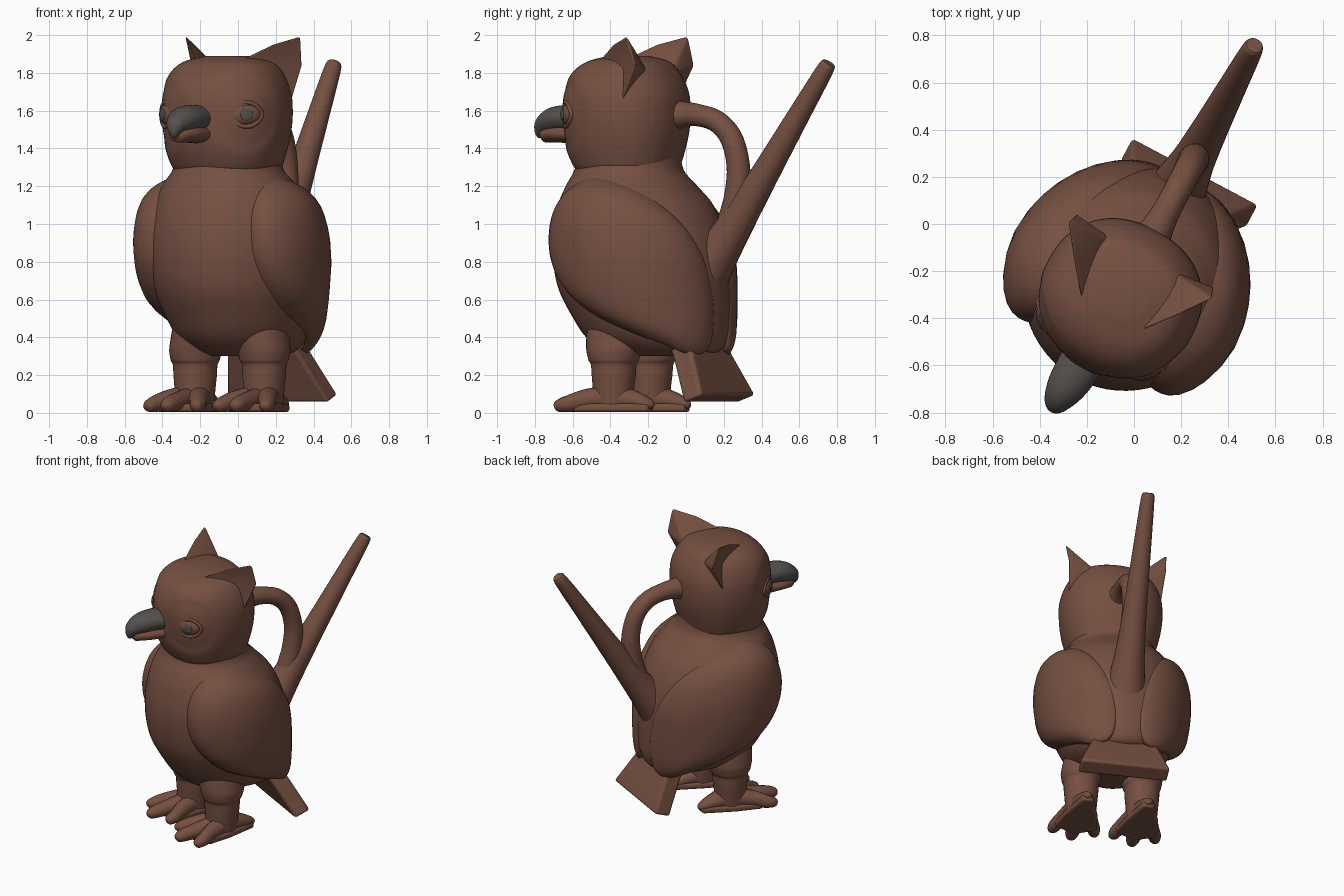
import bpy, bmesh, math
from mathutils import Vector, Matrix

if "Cube" in bpy.data.objects:
    bpy.data.objects.remove(bpy.data.objects["Cube"])

# The bird is built facing -y on x = 0, then turned and shifted into place
PLACE = Matrix.Translation((0.084, -0.045, 0)) @ Matrix.Rotation(math.radians(-28), 4, 'Z')


def material(name, col):
    m = bpy.data.materials.new(name)
    m.diffuse_color = (*col, 1)
    m.use_nodes = True
    m.node_tree.nodes["Principled BSDF"].inputs["Base Color"].default_value = m.diffuse_color
    return m


BROWN = material("brown clay", (0.18, 0.08, 0.053))
GREY = material("dark grey", (0.088, 0.08, 0.075))


def finish(name, bm, mat, sharp=50, bevel=0):
    bmesh.ops.recalc_face_normals(bm, faces=bm.faces)
    me = bpy.data.meshes.new(name)
    bm.to_mesh(me)
    bm.free()
    me.materials.append(mat)
    for p in me.polygons:
        p.use_smooth = True
    me.set_sharp_from_angle(angle=math.radians(sharp))
    ob = bpy.data.objects.new(name, me)
    bpy.context.collection.objects.link(ob)
    ob.matrix_world = PLACE
    if bevel:
        b = ob.modifiers.new("soft edges", 'BEVEL')
        b.width, b.segments = bevel, 3
    return ob


def spline(rows, k=6, closed=False):
    n, out = len(rows), []
    for i in range(n if closed else n - 1):
        q = [rows[(i + d) % n] if closed else rows[max(0, min(n - 1, i + d))] for d in (-1, 0, 1, 2)]
        for j in range(k):
            t = j / k
            out.append([0.5 * (2 * b + (c - a) * t + (2 * a - 5 * b + 4 * c - d) * t * t
                               + (3 * b - a - 3 * c + d) * t ** 3) for a, b, c, d in zip(*q)])
    if not closed:
        out.append(list(rows[-1]))
    return out


def skin(bm, rings):
    rs = [[bm.verts.new(p) for p in r] for r in rings]
    n = len(rs[0])
    for a, b in zip(rs, rs[1:]):
        for i in range(n):
            bm.faces.new((a[i], a[(i + 1) % n], b[(i + 1) % n], b[i]))
    bm.faces.new(rs[0])
    bm.faces.new(rs[-1])


def oval(phi, row, grow=0, e=2.0):
    """Point on the oval of a row (z, half width, front y, back y); phi = 0 is front."""
    z, a, f, b = row
    s, c = math.sin(phi), -math.cos(phi)
    pw = lambda v: math.copysign(abs(v) ** (2 / e), v)
    return Vector(((a + grow) * pw(s), (f + b) / 2 + ((b - f) / 2 + grow) * pw(c), z))


def loft(rows, x=0, n=64, e=2.0, k=6):
    bm = bmesh.new()
    skin(bm, [[oval(2 * math.pi * i / n, r, 0, e) + Vector((x, 0, 0)) for i in range(n)]
              for r in spline(rows, k)])
    return bm


def tube(bm, rows, n=28, k=6):
    """Rows are x, y, z, half width, half height; rings stay square to the path."""
    pts = spline(rows, k)
    rings = []
    for i, p in enumerate(pts):
        t = Vector(pts[min(i + 1, len(pts) - 1)][:3]) - Vector(pts[max(i - 1, 0)][:3])
        t.x = 0
        up = Vector((1, 0, 0)).cross(t.normalized())
        rings.append([Vector(p[:3]) + Vector((p[3] * math.cos(w), 0, 0)) + up * p[4] * math.sin(w)
                      for w in (2 * math.pi * j / n for j in range(n))])
    skin(bm, rings)
    return bm


# Body
BODY = [(0.30, 0.16, -0.34, 0.14), (0.33, 0.25, -0.42, 0.23), (0.40, 0.33, -0.51, 0.265),
        (0.50, 0.38, -0.58, 0.275), (0.65, 0.425, -0.66, 0.275), (0.80, 0.445, -0.69, 0.265),
        (0.95, 0.445, -0.69, 0.23), (1.10, 0.415, -0.66, 0.16), (1.20, 0.365, -0.62, 0.07),
        (1.28, 0.30, -0.58, 0.0), (1.36, 0.28, -0.56, -0.02)]
finish("body", loft(BODY), BROWN)

# Head with shallow facial discs around the eyes
EYE = Vector((0.245, -0.545, 1.58))
bm = loft([(1.265, 0.25, -0.53, -0.06), (1.30, 0.285, -0.57, -0.035), (1.40, 0.318, -0.615, -0.005),
           (1.50, 0.338, -0.635, 0.015), (1.60, 0.345, -0.642, 0.02), (1.70, 0.335, -0.63, 0.01),
           (1.80, 0.295, -0.58, -0.035), (1.86, 0.23, -0.50, -0.09), (1.89, 0.11, -0.39, -0.19)], e=2.25)
for v in bm.verts:
    d = (Vector((abs(v.co.x), v.co.y, v.co.z)) - EYE).length
    if d < 0.21:
        dip = 0.01 * min(1, (0.21 - d) / 0.05)
        v.co += Vector((-math.copysign(0.62, v.co.x) * min(1, abs(v.co.x) / 0.1), 0.78, 0)) * dip
finish("head", bm, BROWN)

# Beak
finish("upper_beak", tube(bmesh.new(), [
    (-0.015, -0.56, 1.555, 0.095, 0.075), (-0.02, -0.68, 1.56, 0.092, 0.07), (-0.025, -0.76, 1.548, 0.08, 0.068),
    (-0.03, -0.815, 1.52, 0.058, 0.055), (-0.03, -0.838, 1.485, 0.033, 0.033),
    (-0.03, -0.842, 1.455, 0.008, 0.01)]), GREY)
finish("lower_beak", tube(bmesh.new(), [
    (-0.015, -0.56, 1.475, 0.09, 0.05), (-0.02, -0.70, 1.477, 0.087, 0.047), (-0.025, -0.77, 1.475, 0.07, 0.043),
    (-0.028, -0.815, 1.465, 0.045, 0.034), (-0.03, -0.828, 1.46, 0.015, 0.015)]), BROWN)

# Handle from the head to the spout, and the spout
finish("handle", tube(bmesh.new(), [
    (0, -0.08, 1.57, 0.1, 0.1), (0, 0.03, 1.58, 0.07, 0.07), (0, 0.13, 1.575, 0.059, 0.059),
    (0, 0.24, 1.54, 0.058, 0.058), (0, 0.325, 1.45, 0.06, 0.06), (0, 0.365, 1.30, 0.062, 0.062),
    (0, 0.355, 1.14, 0.068, 0.068), (0, 0.32, 1.02, 0.07, 0.07)]), BROWN)
finish("spout", tube(bmesh.new(), [
    (0, 0.10, 0.62, 0.15, 0.14), (0, 0.22, 0.81, 0.122, 0.115), (0, 0.35, 1.0, 0.094, 0.094),
    (0, 0.515, 1.25, 0.076, 0.076), (0, 0.71, 1.55, 0.060, 0.060), (0, 0.88, 1.81, 0.046, 0.046),
    (0, 0.908, 1.853, 0.034, 0.034)]), BROWN)

# Tail slab, widening towards its end
bm = bmesh.new()
skin(bm, [[Vector((x + sx * w, y + sy * 0.055, z + sy * 0.02)) for sx, sy in ((-1, -1), (1, -1), (1, 1), (-1, 1))]
          for x, y, z, w in ((0, 0.06, 0.46, 0.17), (0.01, 0.155, 0.30, 0.225), (0.03, 0.268, 0.075, 0.305))])
finish("tail", bm, BROWN, 40, 0.018)

# Wing outline (angle from the front, height) and the envelope it hugs
OUTLINE = spline([(40, 0.93), (43, 1.10), (57, 1.21), (85, 1.25), (120, 1.19), (147, 1.03), (163, 0.78),
                  (168, 0.5), (160, 0.34), (140, 0.31), (115, 0.37), (90, 0.44), (63, 0.55), (45, 0.75)], 6, True)
ENVELOPE = spline([(0.27, 0.33, -0.37, 0.27), (0.35, 0.35, -0.43, 0.275), (0.50, 0.39, -0.57, 0.278)] + BODY[4:], 8)


def wing_point(phi, z, grow, side):
    row = ENVELOPE[-1]
    for a, b in zip(ENVELOPE, ENVELOPE[1:]):
        if a[0] <= z <= b[0]:
            t = (z - a[0]) / (b[0] - a[0] or 1)
            row = [p + (q - p) * t for p, q in zip(a, b)]
            break
    if grow > 0:  # thick at the front edge, fading into the back
        grow *= 0.25 + 0.95 * min(1, max(0, (168 - phi) / 85))
    p = oval(math.radians(phi), row, grow)
    return Vector((p.x * side, p.y, p.z))


for side, label in ((-1, "left"), (1, "right")):
    # Wing
    bm = bmesh.new()
    layers = [(r, 0.082 * (1 - r ** 9) - 0.012) for r in (0.02, 0.15, 0.3, 0.45, 0.6, 0.7, 0.8, 0.87, 0.92, 0.96, 0.985, 1)]
    layers += [(0.98, -0.05), (0.7, -0.06), (0.4, -0.06), (0.02, -0.06)]
    skin(bm, [[wing_point(105 + (f - 105) * r, 0.82 + (z - 0.82) * r, g, side) for f, z in OUTLINE]
              for r, g in layers])
    finish(label + "_wing", bm, BROWN, 70)

    # Ear: swept leaf shape with a hollow facing forward and out
    bm = bmesh.new()
    A, P, T, Q, B, M, C = [bm.verts.new((x * side, y, z)) for x, y, z in (
        (0.125, -0.41, 1.865), (0.25, -0.255, 1.955), (0.35, -0.12, 2.0), (0.335, -0.075, 1.84),
        (0.315, -0.19, 1.60), (0.25, -0.20, 1.82), (0.13, -0.10, 1.80))]
    rim = (A, P, T, Q, B)
    for i in range(5):
        bm.faces.new((rim[i], rim[(i + 1) % 5], M))
        if i < 4:
            bm.faces.new((rim[i], rim[i + 1], C))
    bm.faces.new((B, A, C))
    finish(label + "_ear", bm, BROWN, 75, 0.014)

    # Eye: almond lid, eyeball and pupil
    turn = Vector((0.62 * side, -0.785, 0)).to_track_quat('Z', 'Y').to_matrix().to_4x4()
    spot = Matrix.Translation((EYE.x * side, EYE.y, EYE.z)) @ turn
    bm = bmesh.new()
    rs = []
    for i in range(40):
        c, s = math.cos(2 * math.pi * i / 40), math.sin(2 * math.pi * i / 40)
        edge = Vector((0.086 * c, 0.064 * s * (0.55 + 0.45 * abs(s)), -0.008 - 0.012 * c * c))
        out = Vector((c, s, 0))
        rs.append([bm.verts.new(spot @ (edge + 0.013 * (out * math.cos(q) + Vector((0, 0, math.sin(q))))))
                   for q in (2 * math.pi * j / 10 for j in range(10))])
    for i in range(40):
        for j in range(10):
            a, b = rs[i], rs[(i + 1) % 40]
            bm.faces.new((a[j], a[(j + 1) % 10], b[(j + 1) % 10], b[j]))
    finish(label + "_eyelid", bm, BROWN)
    for part, mat, size, depth in (("_eyeball", BROWN, (0.08, 0.058, 0.035), -0.018),
                                   ("_pupil", GREY, (0.034, 0.034, 0.008), 0.014)):
        bm = bmesh.new()
        bmesh.ops.create_uvsphere(bm, u_segments=24, v_segments=12, radius=1, matrix=spot
                                  @ Matrix.Translation((0, 0, depth)) @ Matrix.Diagonal((*size, 1)))
        finish(label + part, bm, mat)

    # Leg with a cuff
    lx = 0.207 * side
    bm = loft([(0.03, 0.10, -0.39, -0.17), (0.12, 0.108, -0.385, -0.165), (0.20, 0.115, -0.39, -0.155),
               (0.255, 0.118, -0.395, -0.15), (0.285, 0.130, -0.41, -0.135), (0.36, 0.138, -0.425, -0.115),
               (0.46, 0.14, -0.43, -0.10), (0.58, 0.12, -0.42, -0.10)], lx, 32)
    for v in bm.verts:
        v.co.x -= side * max(0, v.co.z - 0.33) * 0.22
    finish(label + "_leg", bm, BROWN)

    # Foot: wedge sole, heel and three toes
    bm = bmesh.new()
    sole = [(-0.035, -0.05), (0.035, -0.05), (0.11, -0.27), (0.145, -0.44), (0, -0.52), (-0.145, -0.44), (-0.11, -0.27)]
    skin(bm, [[Vector((lx + x, y, z)) for x, y in sole] for z in (0.005, 0.05)])
    finish(label + "_sole", bm, BROWN, 40, 0.015)
    bm = bmesh.new()
    for dx, tip in ((-0.14, -0.55), (0, -0.62), (0.14, -0.55)):
        tube(bm, [(lx + dx * 0.25, -0.28, 0.085, 0.065, 0.065), (lx + dx * 0.6, -0.40, 0.068, 0.058, 0.056),
                  (lx + dx * 0.9, tip + 0.07, 0.048, 0.048, 0.044), (lx + dx, tip + 0.015, 0.035, 0.032, 0.03),
                  (lx + dx, tip, 0.03, 0.008, 0.008)], 16, 4)
    tube(bm, [(lx, -0.25, 0.08, 0.09, 0.075), (lx, -0.14, 0.065, 0.06, 0.05),
              (lx, -0.06, 0.045, 0.035, 0.03), (lx, -0.035, 0.035, 0.01, 0.01)], 16, 4)
    finish(label + "_toes", bm, BROWN)
